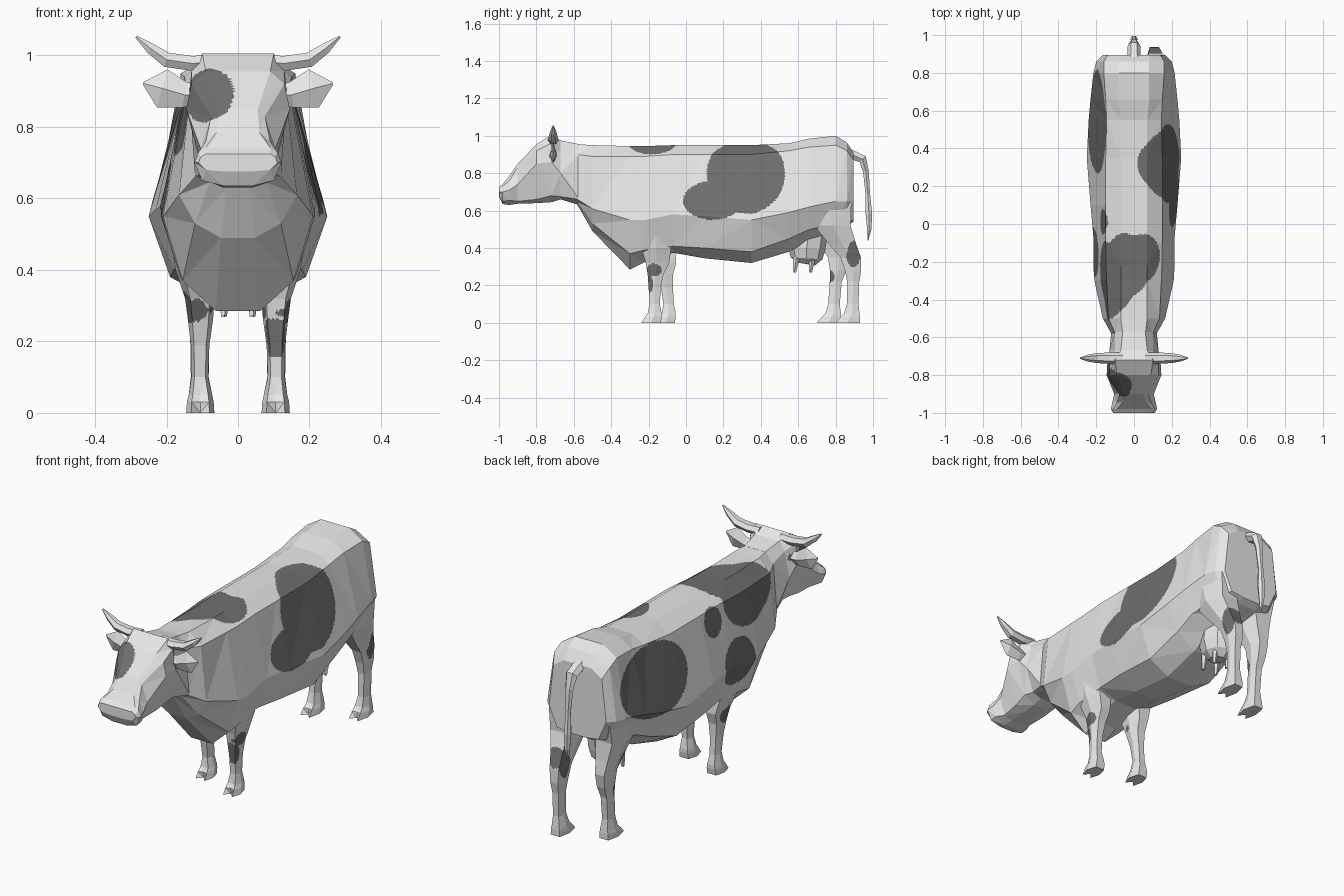
import bpy, bmesh, math
from mathutils import Vector


def material(name, v):
    m = bpy.data.materials.new(name)
    m.diffuse_color = (v, v, v, 1)
    return m


WHITE = material("white hide", 0.8)
DARK = material("dark patches", 0.16)

# Dark patches as ellipsoids: centre and radii
PATCHES = {
    "body": [
        ((.20, .32, .80), (.25, .21, .22)), ((.25, .14, .66), (.15, .165, .11)),
        ((-.25, .54, .77), (.15, .30, .20)), ((-.18, .01, .84), (.08, .07, .08)),
        ((-.22, -.15, .58), (.10, .13, .13)), ((-.17, -.30, .88), (.20, .21, .16)),
        ((.05, -.18, .97), (.17, .13, .08)), ((-.05, -.22, .96), (.14, .17, .10)),
    ],
    "head": [((-.08, -.82, .885), (.072, .16, .08))],
    "legs": [
        ((.12, -.17, .285), (.06, .04, .036)), ((.10, -.20, .21), (.06, .03, .055)),
        ((-.12, -.13, .30), (.05, .05, .05)), ((.11, .895, .37), (.08, .04, .08)),
        ((-.14, .71, .37), (.07, .06, .08)), ((-.11, .77, .25), (.05, .03, .04)),
    ],
}


def finish(name, bm, patches=()):
    bmesh.ops.recalc_face_normals(bm, faces=bm.faces)
    if patches:
        # cut the flat faces finely, then colour by position
        bmesh.ops.triangulate(bm, faces=bm.faces)
        for _ in range(8):
            long = [e for e in bm.edges if e.calc_length() > .015]
            if not long:
                break
            bmesh.ops.subdivide_edges(bm, edges=long, cuts=1)
            bmesh.ops.triangulate(bm, faces=[f for f in bm.faces if len(f.verts) > 3])
        for f in bm.faces:
            p = f.calc_center_median()
            f.material_index = int(any(
                sum(((p[i] - c[i]) / r[i]) ** 2 for i in range(3)) < 1 for c, r in patches))
    me = bpy.data.meshes.new(name)
    bm.to_mesh(me)
    bm.free()
    me.materials.append(WHITE)
    me.materials.append(DARK)
    ob = bpy.data.objects.new(name, me)
    bpy.context.collection.objects.link(ob)
    return ob


def loft(name, rings, patches=()):
    bm = bmesh.new()
    vs = [[bm.verts.new(p) for p in r] for r in rings]
    n = len(vs[0])
    for a, b in zip(vs, vs[1:]):
        for i in range(n):
            j = (i + 1) % n
            bm.faces.new((a[i], a[j], b[j], b[i]))
    bm.faces.new(vs[0])
    bm.faces.new(vs[-1])
    return finish(name, bm, patches)


def section(y, zt, xt, xs, zs, xw, zw, xl, zl, zb):
    """Mirrored cross-section: top, shoulder, widest, lower, belly."""
    half = [(xt, zt), (xs, zs), (xw, zw), (xl, zl), (.4 * xl, zb)]
    return [(x, y, z) for x, z in half] + [(-x, y, z) for x, z in reversed(half)]


def tube(name, path, axis, sides=6):
    """Path rows: x, y, z, radius along axis, radius across."""
    pts = [Vector(p[:3]) for p in path]
    a = Vector(axis)
    rings = []
    for i, p in enumerate(pts):
        t = (pts[min(i + 1, len(pts) - 1)] - pts[max(i - 1, 0)]).normalized()
        b = t.cross(a).normalized()
        ra, rb = path[i][3:]
        rings.append([p + a * ra * math.cos(k * math.tau / sides)
                      + b * rb * math.sin(k * math.tau / sides) for k in range(sides)])
    return loft(name, rings)


# Trunk
loft("body", [section(*r) for r in [
    (-.58, .955, .06, .10, .90, .12, .66, .08, .645, .63),
    (-.50, .95, .07, .135, .89, .165, .61, .12, .53, .49),
    (-.30, .945, .07, .145, .89, .21, .55, .155, .37, .285),
    (-.22, .945, .07, .148, .89, .215, .55, .165, .39, .325),
    (-.07, .95, .07, .15, .90, .215, .58, .16, .41, .375),
    (.10, .95, .07, .15, .90, .23, .57, .18, .40, .345),
    (.35, .95, .07, .15, .90, .25, .55, .19, .38, .32),
    (.55, .96, .07, .145, .92, .24, .59, .18, .45, .38),
    (.66, .985, .08, .15, .94, .23, .62, .18, .50, .44),
    (.80, 1.0, .08, .16, .95, .215, .65, .16, .53, .50),
    (.86, .965, .08, .16, .92, .20, .65, .14, .54, .52),
    (.895, .91, .08, .14, .87, .165, .65, .12, .55, .54),
]], PATCHES["body"])

# Head and neck, from nape to nose
loft("head", [section(*r) for r in [
    (-.57, .955, .06, .10, .90, .12, .66, .08, .645, .63),
    (-.67, .975, .07, .10, .93, .13, .80, .09, .675, .66),
    (-.72, 1.005, .10, .13, .96, .14, .86, .10, .68, .645),
    (-.80, .955, .09, .13, .92, .145, .85, .09, .66, .64),
    (-.90, .85, .055, .075, .83, .105, .74, .08, .65, .637),
    (-.945, .785, .06, .09, .76, .115, .71, .10, .655, .63),
    (-.98, .742, .09, .11, .73, .122, .70, .10, .65, .635),
    (-1.0, .725, .09, .105, .715, .11, .70, .09, .68, .675),
]], PATCHES["head"])

# Legs: z, front y, back y, inner x, outer x, cleft depth
FRONT = [(.50, -.26, -.07, .05, .19, 0), (.40, -.24, -.08, .06, .175, 0),
         (.32, -.215, -.09, .065, .148, 0), (.26, -.205, -.12, .07, .14, 0),
         (.19, -.20, -.135, .08, .132, 0), (.10, -.195, -.14, .083, .13, 0),
         (.05, -.205, -.13, .072, .138, .004), (.03, -.22, -.13, .068, .143, .008),
         (0, -.238, -.135, .066, .145, .03)]
HIND = [(.66, .63, .885, .03, .205, 0), (.52, .685, .88, .045, .195, 0),
        (.42, .765, .91, .06, .165, 0), (.35, .825, .935, .068, .148, 0),
        (.28, .85, .937, .072, .142, 0), (.22, .862, .926, .08, .134, 0),
        (.10, .86, .922, .082, .132, 0), (.05, .845, .928, .072, .138, .004),
        (.03, .825, .93, .068, .143, .008), (0, .80, .93, .066, .145, .03)]


def leg(name, rows, side, shift):
    rings = []
    top = rows[0][0]
    for z, y0, y1, x0, x1, cleft in rows:
        d = shift * min(1, 1.4 * (1 - z / top))
        cx, r, cy = (x0 + x1) / 2, (x1 - x0) / 2, (y0 + y1) / 2
        flat = [(cx, y0 + cleft), (cx + .65 * r, y0), (cx + r, cy), (cx + .65 * r, y1),
                (cx - .65 * r, y1), (cx - r, cy), (cx - .65 * r, y0)]
        rings.append([(side * x, y + d, z) for x, y in flat])
    loft(name, rings, PATCHES["legs"])


leg("front_leg_right", FRONT, 1, 0)
leg("front_leg_left", FRONT, -1, .075)
leg("hind_leg_right", HIND, 1, 0)
leg("hind_leg_left", HIND, -1, -.10)

# Horns and ears
for s, side in ((1, "right"), (-1, "left")):
    tube("horn_" + side, [(s * .06, -.71, .98, .03, .025), (s * .13, -.71, .978, .03, .024),
                          (s * .20, -.71, .988, .026, .024), (s * .245, -.71, 1.02, .018, .017),
                          (s * .285, -.71, 1.053, .004, .004)], (0, 1, 0))
    tube("ear_" + side, [(s * .11, -.71, .89, .02, .03), (s * .15, -.71, .89, .02, .036),
                         (s * .212, -.71, .908, .018, .055), (s * .265, -.71, .922, .003, .004)],
         (0, 1, 0), 4)

# Tail with tuft
tube("tail", [(0, .86, .91, .035, .03), (0, .945, .875, .033, .026), (0, .962, .81, .022, .018),
              (0, .972, .69, .014, .014), (0, .978, .58, .02, .02), (0, .98, .50, .014, .013),
              (0, .972, .44, .003, .003)], (1, 0, 0))

# Udder and teats
tube("udder", [(0, .66, .50, .09, .10), (0, .645, .40, .09, .10), (0, .645, .345, .075, .085),
               (0, .64, .315, .04, .05)], (1, 0, 0), 8)
for x in (-.04, .04):
    for y in (.59, .675):
        tube("teat", [(x, y, .35, .018, .018), (x, y - .01, .27, .009, .009)], (1, 0, 0), 5)
